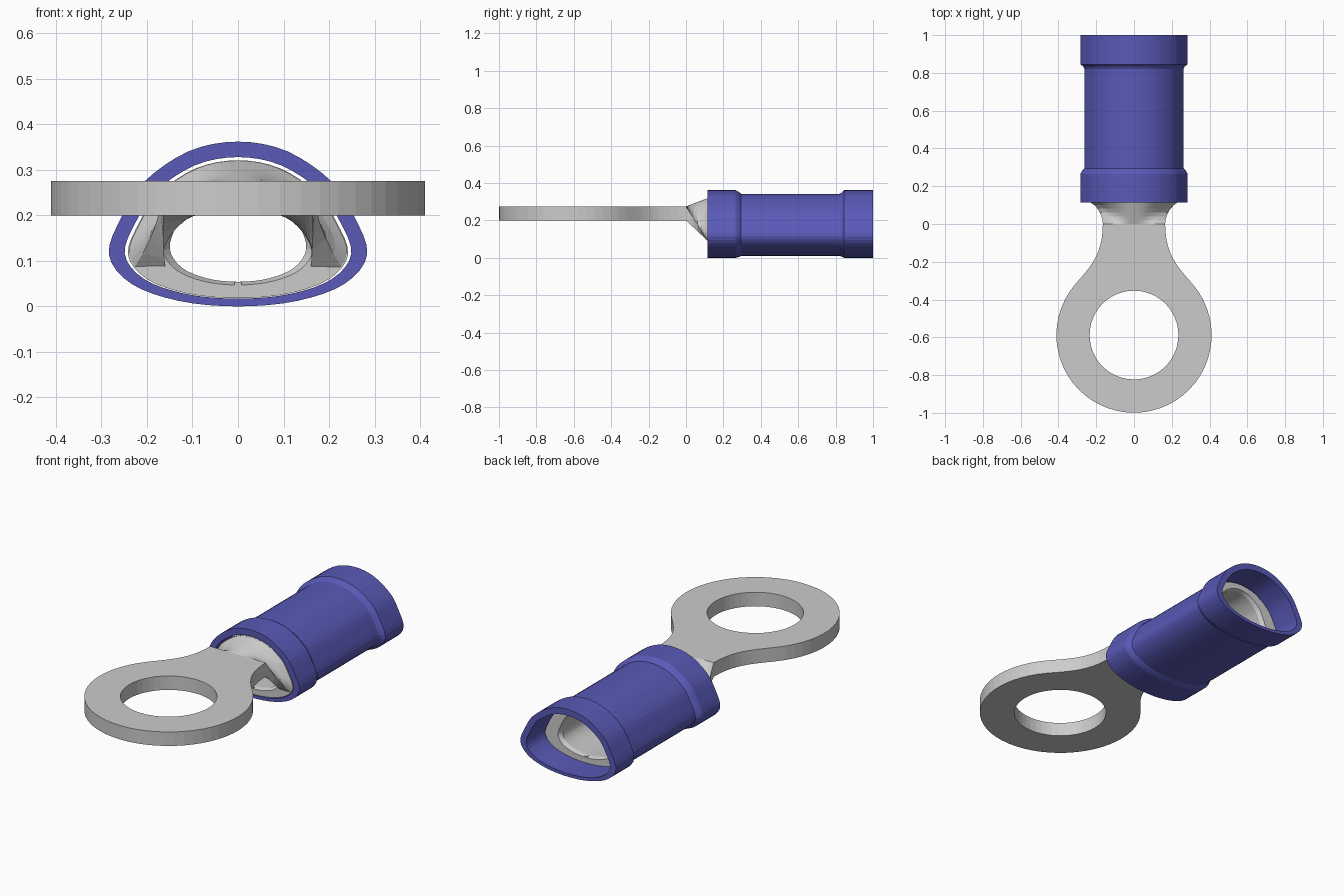
import bpy, bmesh, math
from mathutils import Vector
from mathutils.geometry import interpolate_bezier

if "Cube" in bpy.data.objects:
    bpy.data.objects.remove(bpy.data.objects["Cube"])

# Right half of the sleeve cross-section (x, z), bottom to top; index 3 is the widest point
HALF = [(0, 0), (0.13, 0.012), (0.235, 0.05), (0.284, 0.115),
        (0.254, 0.2), (0.205, 0.275), (0.108, 0.341), (0, 0.362)]
STEPS = 4


def catmull(a, b, c, d, t):
    return 0.5 * (2 * b + (c - a) * t + (2 * a - 5 * b + 4 * c - d) * t * t
                  + (3 * b - a - 3 * c + d) * t ** 3)


def section(w, zb, zt):
    """Closed rounded D outline with half width w between heights zb and zt."""
    pts = [Vector(p) for p in HALF] + [Vector((-x, z)) for x, z in HALF[-2:0:-1]]
    n, out = len(pts), []
    for i in range(n):
        for s in range(STEPS):
            p = catmull(pts[i - 1], pts[i], pts[(i + 1) % n], pts[(i + 2) % n], s / STEPS)
            out.append((p.x / 0.284 * w, zb + p.y / 0.362 * (zt - zb)))
    return out


def loft(name, rings, wrap):
    """Skin a list of (y, outline) rings; wrap joins last to first, else ends are capped."""
    bm = bmesh.new()
    loops = [[bm.verts.new((x, y, z)) for x, z in pts] for y, pts in rings]
    n = len(loops[0])
    for k in range(len(loops) if wrap else len(loops) - 1):
        a, b = loops[k], loops[(k + 1) % len(loops)]
        for i in range(n):
            j = (i + 1) % n
            bm.faces.new((a[i], a[j], b[j], b[i]))
    if not wrap:
        # Cap thin strip-shaped ends with quads
        for l in (loops[0], loops[-1]):
            for i in range(n // 2 - 1):
                bm.faces.new((l[i], l[i + 1], l[n - 2 - i], l[n - 1 - i]))
    bmesh.ops.recalc_face_normals(bm, faces=bm.faces)
    me = bpy.data.meshes.new(name)
    bm.to_mesh(me)
    bm.free()
    ob = bpy.data.objects.new(name, me)
    bpy.context.collection.objects.link(ob)
    return ob


# Insulating sleeve with flared ends
big, mid, bore = (0.284, 0, 0.362), (0.262, 0.01, 0.342), (0.249, 0.017, 0.328)
sleeve = loft("insulating_sleeve", [(y, section(*s)) for y, s in [
    (0.115, big), (0.265, big), (0.28, (0.276, 0.004, 0.354)), (0.295, mid),
    (0.82, mid), (0.835, (0.27, 0.006, 0.35)), (0.845, big), (1.0, big),
    (1.0, bore), (0.115, bore)]], True)
blue = bpy.data.materials.new("blue_plastic")
blue.diffuse_color = (0.1, 0.1, 0.48, 1)
blue.use_nodes = True
blue.node_tree.nodes["Principled BSDF"].inputs["Base Color"].default_value = blue.diffuse_color
sleeve.data.materials.append(blue)

# Metal crimp barrel inside the sleeve
outer, inner = (0.242, 0.018, 0.321), (0.15, 0.054, 0.284)
lip = (0.165, 0.047, 0.29)
loft("crimp_barrel", [(y, section(*s)) for y, s in [
    (0.12, outer), (0.85, outer), (0.85, lip), (0.83, inner), (0.14, inner), (0.12, lip)]], True)

# Brazed seam along the barrel bottom
bpy.ops.mesh.primitive_cube_add(size=1, location=(0, 0.484, 0.036))
seam = bpy.context.object
seam.name = "barrel_seam"
seam.scale = (0.015, 0.73, 0.034)

# Neck: flat plate section opening into an arch
i0, i1 = 3 * STEPS - 2, 11 * STEPS + 2
arch_out = section(*outer)[i0:i1 + 1]
arch_in = section(0.17, 0.03, 0.284)[i0:i1 + 1]
count = len(arch_out)
rings = []
for k in range(7):
    t = k / 6
    top, low = [], []
    for i in range(count):
        fx = 0.165 * (1 - 2 * i / (count - 1))
        for dst, (ax, az), fz in ((top, arch_out[i], 0.275), (low, arch_in[i], 0.2)):
            dst.append((fx + (ax - fx) * t * t, fz + (az - fz) * t))
    rings.append((0.122 * t, top + low[::-1]))
loft("neck", rings, False)

# Ring tongue: round eye blended into the neck, with a bolt hole
cy, r = -0.588, 0.411
ang = math.radians(40)
end = Vector((r * math.cos(ang), cy + r * math.sin(ang), 0))
handle = end + 0.12 * Vector((-math.sin(ang), math.cos(ang), 0))
side = interpolate_bezier(Vector((0.165, 0, 0)), Vector((0.165, -0.17, 0)), handle, end, 12)
sweep = math.pi + 2 * ang
arc = [(r * math.cos(ang - sweep * i / 40), cy + r * math.sin(ang - sweep * i / 40))
       for i in range(1, 40)]
outline = [(p.x, p.y) for p in side] + arc + [(-p.x, p.y) for p in reversed(side)]
hole = [(0.235 * math.cos(math.tau * i / 48), cy + 0.235 * math.sin(math.tau * i / 48))
        for i in range(48)]

curve = bpy.data.curves.new("ring_tongue", 'CURVE')
curve.dimensions = '2D'
curve.fill_mode = 'BOTH'
curve.extrude = 0.0375
for pts in (outline, hole):
    sp = curve.splines.new('POLY')
    sp.points.add(len(pts) - 1)
    for p, (x, y) in zip(sp.points, pts):
        p.co = (x, y, 0, 1)
    sp.use_cyclic_u = True
tongue = bpy.data.objects.new("ring_tongue", curve)
tongue.location.z = 0.2375
bpy.context.collection.objects.link(tongue)
bpy.ops.object.select_all(action='DESELECT')
tongue.select_set(True)
bpy.context.view_layer.objects.active = tongue
bpy.ops.object.convert(target='MESH')
for poly in bpy.context.object.data.polygons:
    poly.use_smooth = False
